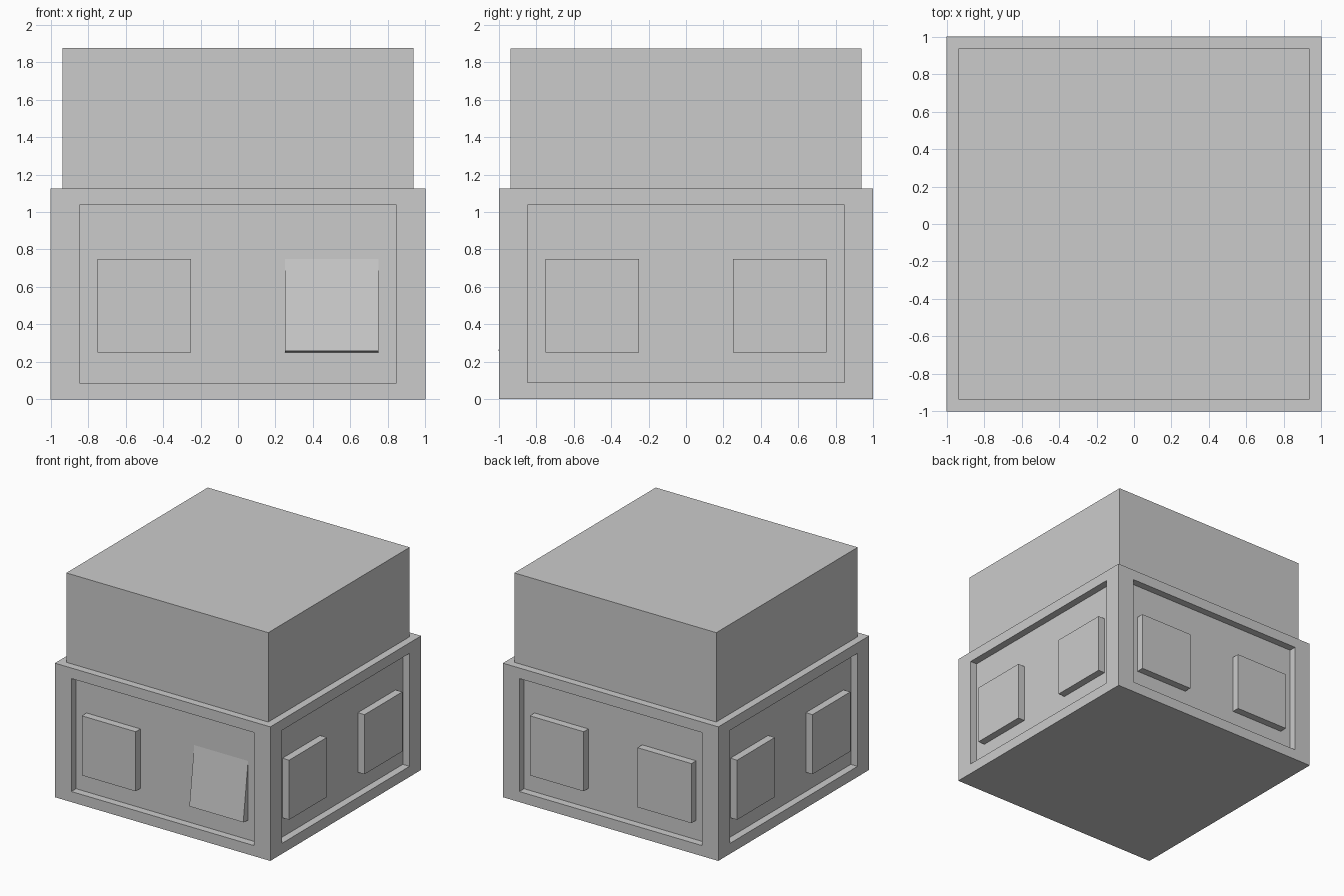
import bpy, bmesh
from math import radians
from mathutils import Matrix, Vector

if "Cube" in bpy.data.objects:
    bpy.data.objects.remove(bpy.data.objects["Cube"])

DEPTH = 0.0625  # recess depth and window thickness


def box_mesh(lo, hi):
    lo, hi = Vector(lo), Vector(hi)
    bm = bmesh.new()
    bmesh.ops.create_cube(bm, size=1)
    bmesh.ops.scale(bm, vec=hi - lo, verts=bm.verts)
    bmesh.ops.translate(bm, vec=(lo + hi) / 2, verts=bm.verts)
    return bm


def add_object(name, bm):
    mesh = bpy.data.meshes.new(name)
    bmesh.ops.recalc_face_normals(bm, faces=bm.faces)
    bm.to_mesh(mesh)
    bm.free()
    obj = bpy.data.objects.new(name, mesh)
    bpy.context.collection.objects.link(obj)
    return obj


# Lower body with a sunken panel on each of the four sides
bm = box_mesh((-1, -1, 0), (1, 1, 1.125))
sides = [f for f in bm.faces if abs(f.normal.z) < 0.5]
bmesh.ops.inset_individual(bm, faces=sides, thickness=0.125)
for face in sides:
    normal = face.normal.copy()
    tangent_scale = 0.8125 / 0.875
    for v in face.verts:
        if abs(normal.x) > 0.5:
            v.co.y *= tangent_scale
        else:
            v.co.x *= tangent_scale
    panel = bmesh.ops.extrude_discrete_faces(bm, faces=[face])["faces"][0]
    bmesh.ops.translate(bm, vec=-normal * DEPTH, verts=panel.verts)
add_object("lower_body", bm)

# Upper block
add_object("upper_block", box_mesh((-0.9375, -0.9375, 1.125), (0.9375, 0.9375, 1.875)))

# Two raised square plates per side; the front right one leans inward at the top
for i, side in enumerate(("front", "right", "back", "left")):
    for j, x in enumerate((-0.75, 0.25)):
        bm = box_mesh((x, -1, 0.25), (x + 0.5, -1 + DEPTH, 0.75))
        if side == "front" and j == 1:
            bmesh.ops.translate(bm, vec=(0, -0.0025, 0), verts=bm.verts)
            bmesh.ops.rotate(bm, cent=(0, -0.94, 0.25), verts=bm.verts,
                             matrix=Matrix.Rotation(radians(-7.5), 3, 'X'))
        bmesh.ops.rotate(bm, cent=(0, 0, 0), verts=bm.verts,
                         matrix=Matrix.Rotation(radians(90 * i), 3, 'Z'))
        add_object(f"{side}_plate_{j + 1}", bm)
